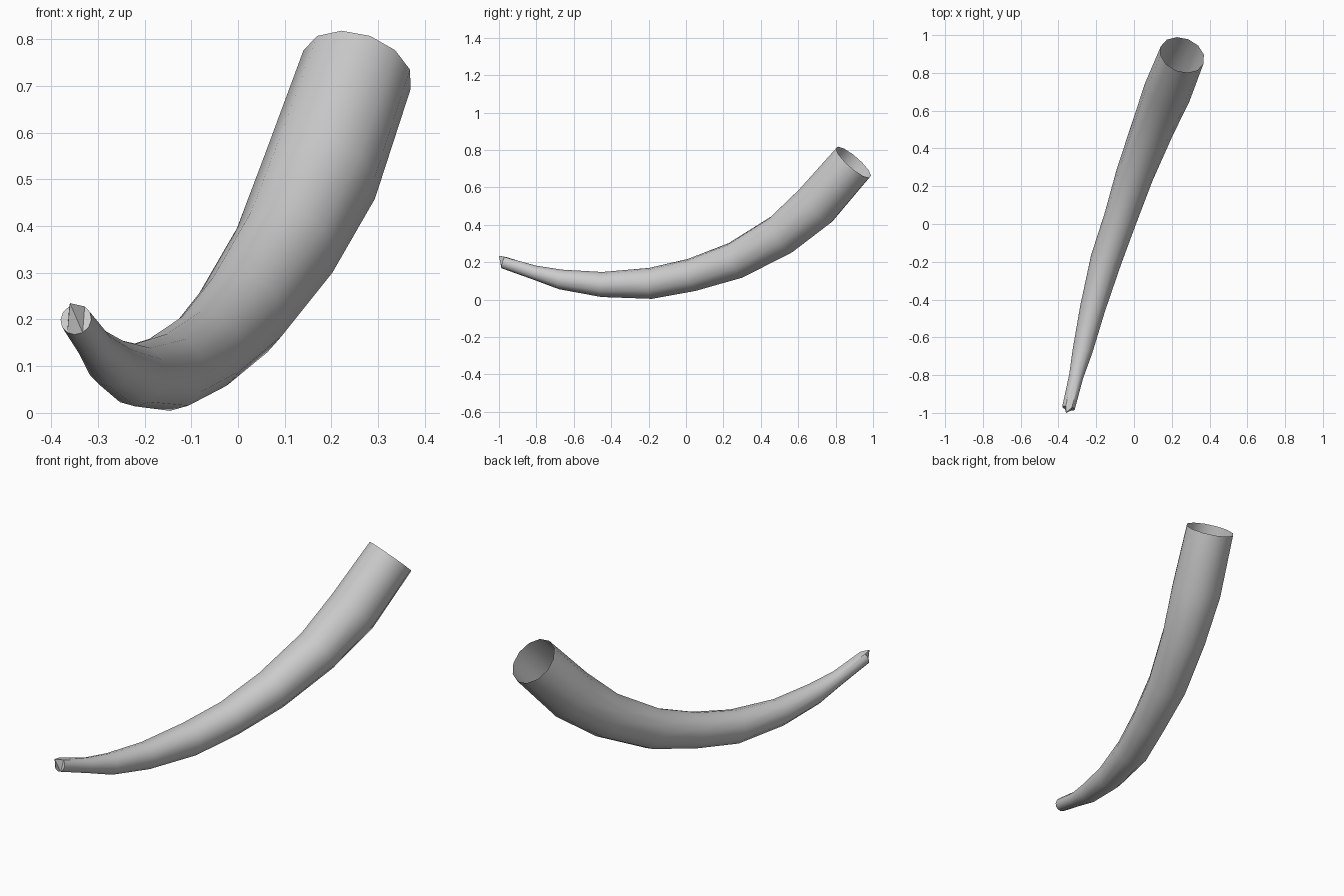
import bpy, bmesh, math
from mathutils import Vector

if "Cube" in bpy.data.objects:
    bpy.data.objects.remove(bpy.data.objects["Cube"])

SIDES = 12

# Centre line and radius, from the tip to the open root
SPINE = [
    (-0.347, -0.975, 0.200, 0.034),
    (-0.307, -0.81, 0.145, 0.038),
    (-0.272, -0.67, 0.108, 0.053),
    (-0.220, -0.45, 0.081, 0.067),
    (-0.148, -0.19, 0.087, 0.083),
    (-0.072, 0.03, 0.132, 0.088),
    (0.005, 0.265, 0.210, 0.100),
    (0.100, 0.51, 0.348, 0.113),
    (0.175, 0.695, 0.505, 0.127),
    (0.255, 0.895, 0.735, 0.122),
]

# Plain grey material
grey = bpy.data.materials.new("grey")
grey.use_nodes = True
colour = (0.6, 0.6, 0.6, 1)
grey.diffuse_color = colour
grey.node_tree.nodes["Principled BSDF"].inputs["Base Color"].default_value = colour

# Rings square to the centre line
bm = bmesh.new()
centres = [Vector(p[:3]) for p in SPINE]
rings = []
for i, c in enumerate(centres):
    before, after = centres[max(i - 1, 0)], centres[min(i + 1, len(centres) - 1)]
    along = (after - before).normalized()
    side = along.cross(Vector((0, 0, 1))).normalized()
    up = side.cross(along)
    r = SPINE[i][3]
    rings.append([bm.verts.new(c + r * (math.cos(a) * side + math.sin(a) * up))
                  for a in (math.tau * k / SIDES for k in range(SIDES))])

# Skin between the rings; the root end stays open
for lower, upper in zip(rings, rings[1:]):
    for k in range(SIDES):
        n = (k + 1) % SIDES
        bm.faces.new((lower[k], lower[n], upper[n], upper[k]))

# Blunt tip with a small raised point on its upper edge
bm.faces.new(rings[0][::-1])
max(rings[0], key=lambda v: v.co.z).co = Vector((-0.36, -1.0, 0.235))
bmesh.ops.triangulate(bm, faces=[f for f in bm.faces if len(f.verts) > 4])
bmesh.ops.recalc_face_normals(bm, faces=bm.faces)

mesh = bpy.data.meshes.new("tusk")
bm.to_mesh(mesh)
bm.free()
mesh.materials.append(grey)
tusk = bpy.data.objects.new("tusk", mesh)
bpy.context.collection.objects.link(tusk)

bpy.context.view_layer.objects.active = tusk
tusk.select_set(True)
bpy.ops.object.shade_smooth_by_angle(angle=math.radians(35))
